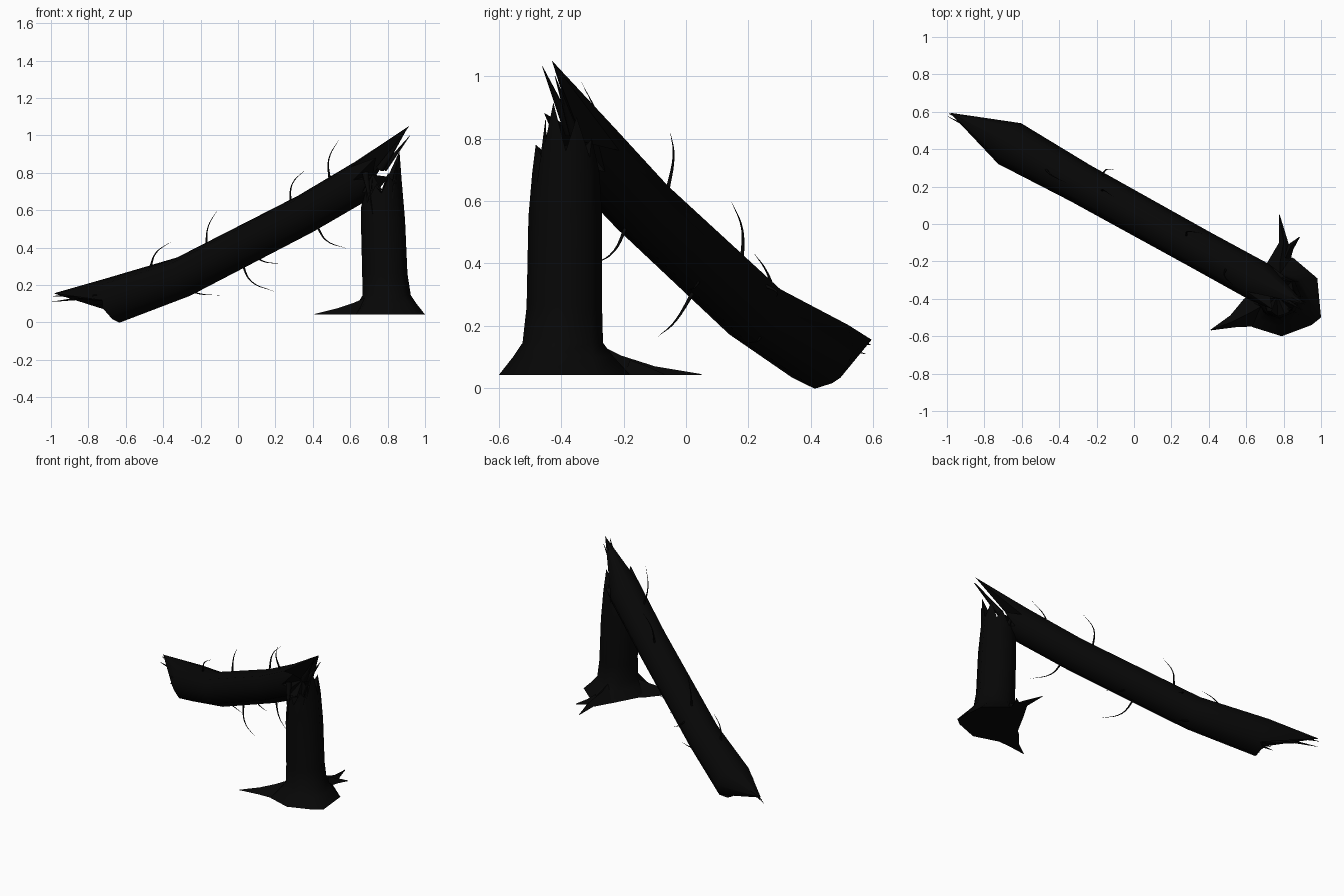
import bpy, bmesh, math
from mathutils import Vector as V

if "Cube" in bpy.data.objects:
    bpy.data.objects.remove(bpy.data.objects["Cube"])

bark = bpy.data.materials.new("charred_bark")
bark.diffuse_color = (0.002, 0.002, 0.002, 1)
bark.use_nodes = True
bark.node_tree.nodes["Principled BSDF"].inputs["Base Color"].default_value = bark.diffuse_color
N = 8


def finish(name, bm):
    bmesh.ops.recalc_face_normals(bm, faces=bm.faces)
    me = bpy.data.meshes.new(name)
    bm.to_mesh(me)
    bm.free()
    ob = bpy.data.objects.new(name, me)
    me.materials.append(bark)
    bpy.context.collection.objects.link(ob)
    bpy.ops.object.select_all(action='DESELECT')
    ob.select_set(True)
    bpy.context.view_layer.objects.active = ob
    bpy.ops.object.shade_smooth_by_angle(angle=math.radians(50))


def ring(bm, c, r, d):
    u, v = V((1, 0, 0)), V((0, 1, 0))
    if abs(d.z) < 0.99:
        u = d.cross(V((0, 0, 1))).normalized()
        v = u.cross(d).normalized()
    return [bm.verts.new(V(c) + r * (math.cos(a) * u + math.sin(a) * v))
            for a in (2 * math.pi * i / N for i in range(N))]


def bridge(bm, a, b):
    n = len(a)
    for i in range(n):
        bm.faces.new((a[i], a[(i + 1) % n], b[(i + 1) % n], b[i]))


def splinter(bm, loop, centre, tips):
    # one jagged pyramid on each edge of the broken end
    c = bm.verts.new(centre)
    for i, t in enumerate(tips):
        p, q, tip = loop[i], loop[(i + 1) % N], bm.verts.new(t)
        bm.faces.new((p, q, tip))
        bm.faces.new((q, c, tip))
        bm.faces.new((c, p, tip))


def strand(name, pts, r, smooth=True):
    # tapered twig or sliver
    cu = bpy.data.curves.new(name, 'CURVE')
    cu.dimensions = '3D'
    cu.bevel_depth = r
    cu.bevel_resolution = 1
    cu.resolution_u = 5
    s = cu.splines.new('BEZIER')
    s.bezier_points.add(len(pts) - 1)
    for i, (b, p) in enumerate(zip(s.bezier_points, pts)):
        b.co = p
        b.radius = max(0.05, 1 - i / (len(pts) - 1))
        b.handle_left_type = b.handle_right_type = 'AUTO' if smooth else 'VECTOR'
    cu.materials.append(bark)
    bpy.context.collection.objects.link(bpy.data.objects.new(name, cu))


# fallen trunk
path = [((-0.665, 0.43, 0.118), 0.125), ((-0.29, 0.22, 0.245), 0.11),
        ((0.36, -0.14, 0.58), 0.107), ((0.67, -0.31, 0.762), 0.109)]
bm = bmesh.new()
loops = []
for i, (c, r) in enumerate(path):
    d = V(path[min(i + 1, 3)][0]) - V(path[max(i - 1, 0)][0])
    loops.append(ring(bm, c, r, d.normalized()))
for a, b in zip(loops, loops[1:]):
    bridge(bm, a, b)


def end_tips(loop, d, main, lengths):
    # zero means the edge runs out to the shared main point
    out = []
    for i, s in enumerate(lengths):
        mid = (loop[i].co + loop[(i + 1) % N].co) / 2
        out.append(main if s == 0 else mid + d * s)
    return out


low = V((-0.85, 0.49, 0.0)).normalized()
splinter(bm, loops[0], (-0.67, 0.43, 0.12),
         end_tips(loops[0], low, V((-0.985, 0.595, 0.155)),
                  [0, 0, 0, 0, 0, 0.03, 0.01, 0.02]))
high = V((0.75, -0.42, 0.5)).normalized()
splinter(bm, loops[-1], (0.72, -0.33, 0.79),
         end_tips(loops[-1], high, V((0.915, -0.43, 1.05)),
                  [0.17, 0, 0, 0, 0.1, 0.06, 0.03, 0.08]))
finish("fallen_trunk", bm)

# broken slivers on the trunk ends and stump
for p, q, r in [((-0.66, 0.40, 0.15), (-0.995, 0.575, 0.11), 0.018),
                ((-0.66, 0.46, 0.15), (-0.99, 0.59, 0.14), 0.025),
                ((-0.62, 0.35, 0.13), (-0.88, 0.49, 0.13), 0.03),
                ((-0.64, 0.34, 0.12), (-0.79, 0.39, 0.09), 0.015),
                ((0.76, -0.37, 0.82), (0.90, -0.46, 1.03), 0.022),
                ((0.78, -0.36, 0.82), (0.92, -0.42, 1.0), 0.018),
                ((0.68, -0.42, 0.80), (0.72, -0.49, 0.58), 0.02),
                ((0.82, -0.46, 0.66), (0.85, -0.45, 0.86), 0.018)]:
    strand("sliver", [p, q], r, False)

# standing stump with splintered top, its rim higher on the open side
bm = bmesh.new()
up = V((0, 0, 1))
st = [ring(bm, c, r, up) for c, r in [((0.795, -0.395, 0.145), 0.129),
                                      ((0.785, -0.39, 0.26), 0.121),
                                      ((0.775, -0.387, 0.55), 0.118),
                                      ((0.767, -0.385, 0.69), 0.108)]]
for i, v in enumerate(st[-1]):
    v.co.z += 0.07 * math.cos(2 * math.pi * i / N)
for a, b in zip(st, st[1:]):
    bridge(bm, a, b)
tips = []
for i, z in enumerate([0.87, 0.80, 0.76, 0.72, 0.71, 0.73, 0.78, 0.915]):
    m = (st[-1][i].co + st[-1][(i + 1) % N].co) / 2
    m = m.lerp(V((0.775, -0.385, 0)), 0.1 if i < 6 else -0.05)
    tips.append((m.x, m.y, z))
splinter(bm, st[-1], (0.765, -0.385, 0.70), tips)
# flared foot
outline = [(1.0, -0.50), (0.98, -0.29), (0.85, -0.18), (0.71, -0.21),
           (0.60, -0.41), (0.63, -0.55), (0.79, -0.60), (0.95, -0.54)]
foot = [bm.verts.new((x, y, 0.042)) for x, y in outline]
mid = []
for f, s in zip(foot, st[0]):
    p = s.co.lerp(f.co, 0.4)
    mid.append(bm.verts.new((p.x, p.y, 0.1)))
bridge(bm, foot, mid)
bridge(bm, mid, st[0])
bm.faces.new(foot)
finish("stump", bm)


def root(pts):
    # wedge with flat underside: (x, y, ridge height, half width), then a tip
    bm = bmesh.new()
    d = V((pts[-1][0] - pts[0][0], pts[-1][1] - pts[0][1], 0)).normalized()
    n = V((-d.y, d.x, 0))
    prev = None
    for x, y, z, w in pts:
        c = V((x, y, 0.042))
        cur = [bm.verts.new(p) for p in (c + n * w, c + V((0, 0, z - 0.042)), c - n * w)]
        if prev:
            bridge(bm, prev, cur)
        else:
            bm.faces.new(cur)
        prev = cur
    bm.faces.new(prev)
    finish("root", bm)


root([(0.70, -0.43, 0.14, 0.10), (0.62, -0.475, 0.105, 0.08),
      (0.53, -0.52, 0.075, 0.035), (0.41, -0.567, 0.045, 0.002)])
root([(0.78, -0.28, 0.14, 0.09), (0.78, -0.21, 0.105, 0.07),
      (0.80, -0.10, 0.07, 0.025), (0.777, 0.05, 0.045, 0.002)])
root([(0.81, -0.18, 0.09, 0.03), (0.835, -0.125, 0.07, 0.02), (0.885, -0.07, 0.045, 0.002)])

# twigs along the trunk
for pts in [[(0.49, -0.24, 0.76), (0.485, -0.28, 0.87), (0.54, -0.335, 0.98)],
            [(0.28, -0.06, 0.63), (0.29, -0.04, 0.74), (0.365, -0.05, 0.82)],
            [(-0.17, 0.18, 0.41), (-0.16, 0.18, 0.51), (-0.11, 0.145, 0.60)],
            [(-0.47, 0.29, 0.29), (-0.44, 0.26, 0.37), (-0.36, 0.22, 0.43)],
            [(0.42, -0.19, 0.52), (0.47, -0.23, 0.44), (0.58, -0.30, 0.395)],
            [(0.02, 0.03, 0.32), (0.07, -0.03, 0.22), (0.195, -0.09, 0.165)],
            [(-0.26, 0.24, 0.17), (-0.20, 0.23, 0.152), (-0.10, 0.19, 0.145)],
            [(0.08, 0.05, 0.36), (0.14, 0.03, 0.325), (0.22, 0.0, 0.315)],
            [(-0.17, 0.25, 0.33), (-0.15, 0.29, 0.31), (-0.11, 0.29, 0.29)],
            [(-0.72, 0.34, 0.15), (-0.78, 0.385, 0.13), (-0.72, 0.34, 0.11)]]:
    strand("twig", pts, 0.0065)
